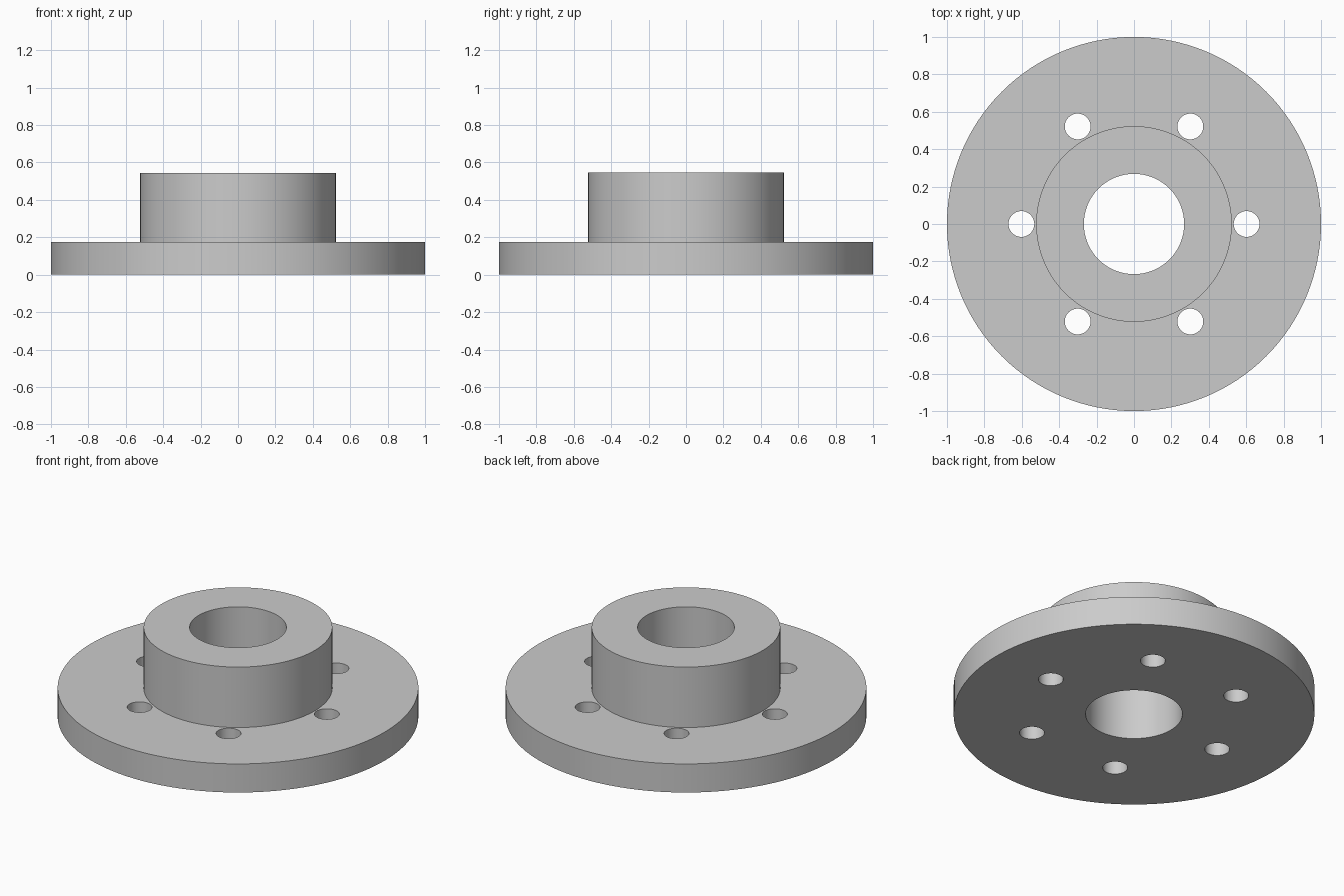
import bpy
import bmesh
from math import cos, sin, tau

SEGMENTS = 128
HOLES = 6

cube = bpy.data.objects.get("Cube")
if cube:
    bpy.data.objects.remove(cube, do_unlink=True)

# Plain grey metal
metal = bpy.data.materials.new("grey_metal")
metal.use_nodes = True
colour = (0.6, 0.6, 0.6, 1)
metal.diffuse_color = colour
metal.node_tree.nodes["Principled BSDF"].inputs["Base Color"].default_value = colour


def add_object(name, bm):
    bmesh.ops.recalc_face_normals(bm, faces=bm.faces)
    mesh = bpy.data.meshes.new(name)
    bm.to_mesh(mesh)
    bm.free()
    mesh.materials.append(metal)
    obj = bpy.data.objects.new(name, mesh)
    bpy.context.collection.objects.link(obj)
    return obj


def lathe(bm, profile, centre=(0, 0), segments=SEGMENTS):
    """Turn a closed (radius, height) profile around a vertical axis."""
    rings = []
    for i in range(segments):
        a = tau * i / segments
        rings.append([bm.verts.new((centre[0] + r * cos(a), centre[1] + r * sin(a), z))
                      for r, z in profile])
    n = len(profile)
    for i, ring in enumerate(rings):
        after = rings[(i + 1) % segments]
        for j in range(n):
            k = (j + 1) % n
            bm.faces.new((ring[j], after[j], after[k], ring[k]))


# Flange disc with raised hub and through bore
bore, hub, rim = 0.268, 0.523, 1.0
disc_top, hub_top = 0.175, 0.545
bm = bmesh.new()
lathe(bm, [(bore, 0), (rim, 0), (rim, disc_top), (hub, disc_top),
           (hub, hub_top), (bore, hub_top)])
flange = add_object("flange_with_hub", bm)

# Ring of bolt holes
bm = bmesh.new()
for i in range(HOLES):
    a = tau * i / HOLES
    pin = bmesh.ops.create_cone(bm, cap_ends=True, segments=48,
                                radius1=0.069, radius2=0.069, depth=0.4)
    bmesh.ops.translate(bm, verts=pin["verts"], vec=(0.602 * cos(a), 0.602 * sin(a), 0.1))
cutter = add_object("bolt_hole_cutter", bm)
cutter.hide_render = True

cut = flange.modifiers.new("bolt_holes", "BOOLEAN")
cut.operation = "DIFFERENCE"
cut.solver = "EXACT"
cut.object = cutter

bpy.ops.object.select_all(action="DESELECT")
flange.select_set(True)
bpy.context.view_layer.objects.active = flange
bpy.ops.object.modifier_apply(modifier=cut.name)
bpy.data.objects.remove(cutter, do_unlink=True)

# Smooth round walls, crisp rims
bpy.ops.object.shade_smooth_by_angle(angle=0.6)
